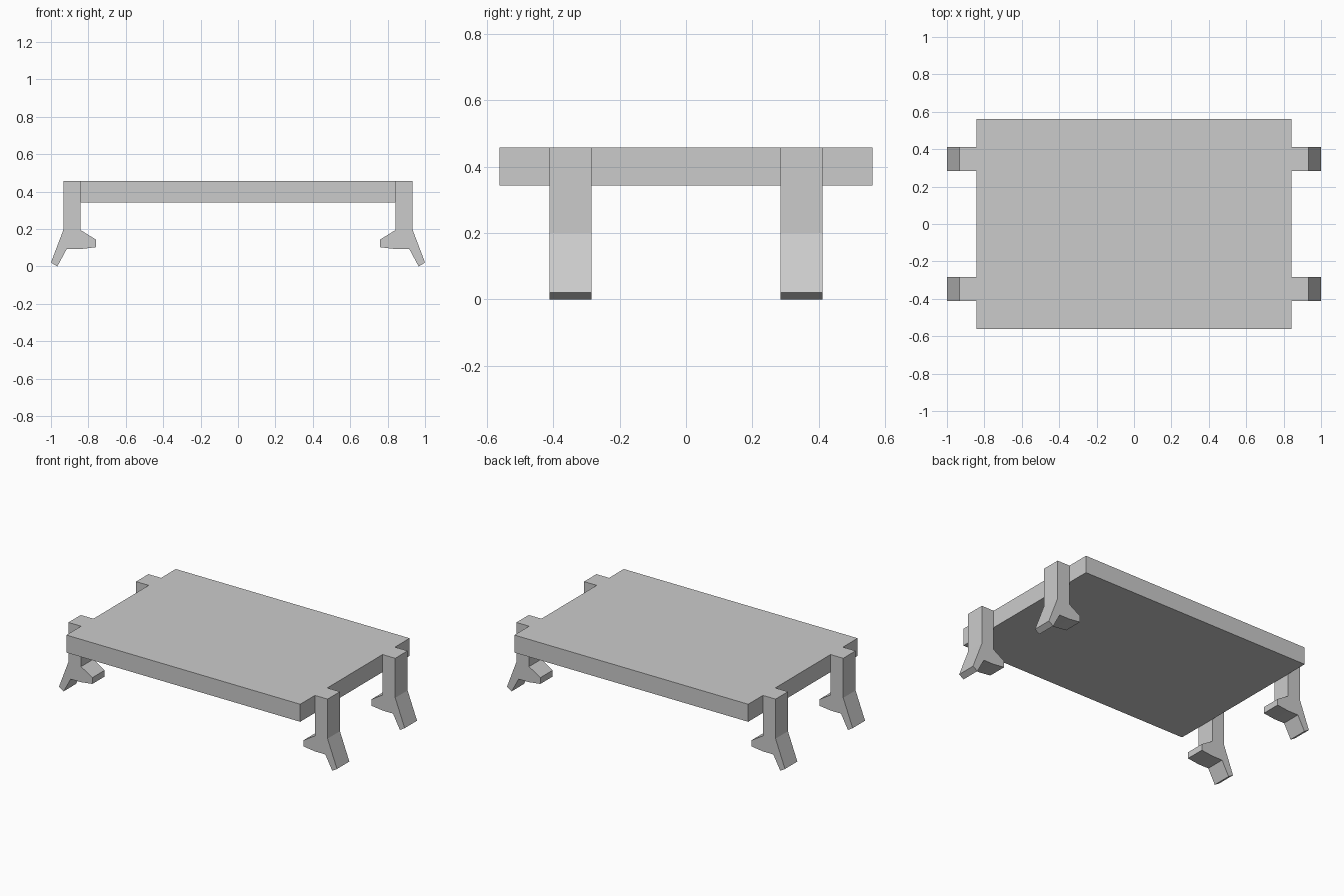
import bpy
import bmesh

cube = bpy.data.objects.get("Cube")
if cube:
    bpy.data.objects.remove(cube, do_unlink=True)

# Single plain grey for the whole table
grey = bpy.data.materials.new("light_grey")
grey.use_nodes = True
colour = (0.6, 0.6, 0.6, 1.0)
grey.diffuse_color = colour
grey.node_tree.nodes["Principled BSDF"].inputs["Base Color"].default_value = colour

TOP, UNDERSIDE = 0.457, 0.343
HALF_WIDTH, HALF_DEPTH = 0.841, 0.562
LEG_INNER_Y, LEG_OUTER_Y = 0.284, 0.411


def extrude_profile(name, profile, y0, y1):
    """Extrude a closed x-z outline along y into a flat-shaded solid."""
    bm = bmesh.new()
    face = bm.faces.new([bm.verts.new((x, y0, z)) for x, z in profile])
    moved = bmesh.ops.extrude_face_region(bm, geom=[face])["geom"]
    verts = [v for v in moved if isinstance(v, bmesh.types.BMVert)]
    bmesh.ops.translate(bm, verts=verts, vec=(0, y1 - y0, 0))
    bmesh.ops.recalc_face_normals(bm, faces=bm.faces[:])
    mesh = bpy.data.meshes.new(name)
    bm.to_mesh(mesh)
    bm.free()
    mesh.materials.append(grey)
    obj = bpy.data.objects.new(name, mesh)
    bpy.context.scene.collection.objects.link(obj)
    return obj


# Table top slab
extrude_profile("table_top", [
    (-HALF_WIDTH, UNDERSIDE), (HALF_WIDTH, UNDERSIDE),
    (HALF_WIDTH, TOP), (-HALF_WIDTH, TOP)], -HALF_DEPTH, HALF_DEPTH)

# Forked leg outline: post, splayed outer foot, inward toe
leg_outline = [
    (HALF_WIDTH, TOP), (0.932, TOP), (0.932, 0.2), (1.0, 0.021),
    (0.966, 0.0), (0.916, 0.093), (0.841, 0.093), (0.76, 0.103),
    (0.76, 0.144), (0.841, 0.194)]

# Four legs, mirrored across both axes
for side, sx in (("left", 1), ("right", -1)):
    for end, sy in (("front", -1), ("back", 1)):
        extrude_profile(f"{end}_{side}_leg",
                        [(sx * x, z) for x, z in leg_outline],
                        sy * LEG_INNER_Y, sy * LEG_OUTER_Y)
